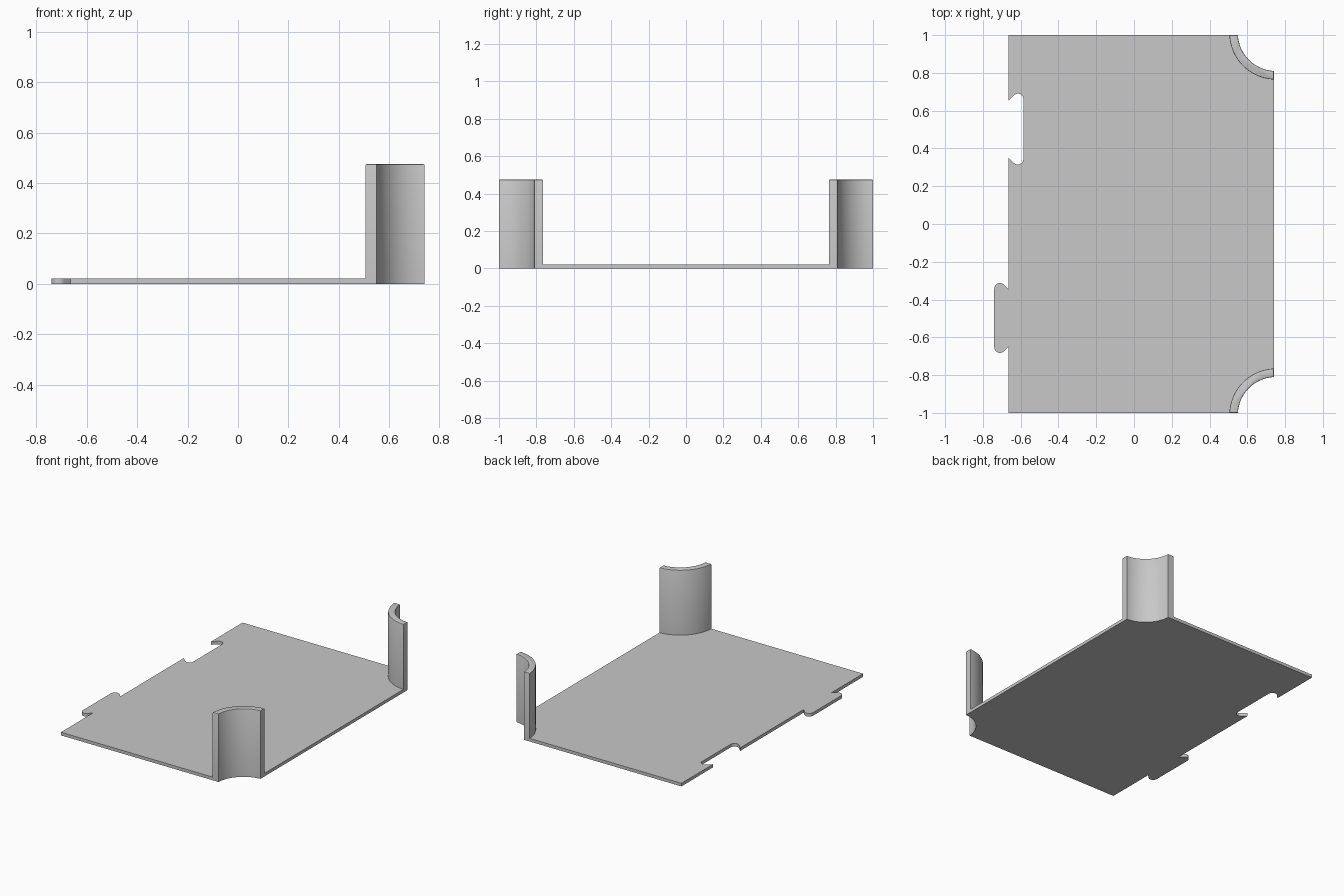
import bpy
import bmesh
from math import cos, sin, pi, radians, acos, asin

cube = bpy.data.objects.get("Cube")
if cube:
    bpy.data.objects.remove(cube, do_unlink=True)

LEFT, RIGHT, HALF = -0.665, 0.74, 1.0
THICK, HEIGHT = 0.022, 0.475
CX, CY = 0.75, 1.01            # centre of each corner arc
R_IN, R_OUT = 0.20, 0.245

grey = bpy.data.materials.new("light_grey")
grey.use_nodes = True
colour = (0.58, 0.58, 0.58, 1)
grey.diffuse_color = colour
grey.node_tree.nodes["Principled BSDF"].inputs["Base Color"].default_value = colour


def arc(cx, cy, r, a0, a1, n):
    return [(cx + r * cos(a0 + (a1 - a0) * i / n),
             cy + r * sin(a0 + (a1 - a0) * i / n)) for i in range(n + 1)]


def corner_arc(r):
    """Arc of the back corner, from the back edge to the side edge."""
    start = pi + asin((CY - HALF) / r)
    end = pi + acos((CX - RIGHT) / r)
    return arc(CX, CY, r, start, end, 24)


def flip(points):
    return [(x, -y) for x, y in reversed(points)]


def key_shape(mid, half, side_x, r=0.03):
    """Rounded dovetail bulging to side_x, listed from low y to high y."""
    s = 1 if side_x > LEFT else -1
    cx = side_x - s * r
    tangent = radians(135) if s > 0 else radians(45)
    upper = arc(cx, half, r, 0 if s > 0 else pi, tangent, 10)
    tx, ty = upper[-1]
    upper.append((LEFT, ty - abs(tx - LEFT)))
    lower = [(x, -y) for x, y in reversed(upper)]
    return [(x, y + mid) for x, y in lower + upper]


def prism(name, outline, z0, z1, bevel=0):
    """Extrude an outline upwards, optionally rounding the top rim."""
    bm = bmesh.new()
    base = bm.faces.new([bm.verts.new((x, y, z0)) for x, y in outline])
    res = bmesh.ops.extrude_face_region(bm, geom=[base], use_keep_orig=True)
    top = [v for v in res["geom"] if isinstance(v, bmesh.types.BMVert)]
    bmesh.ops.translate(bm, verts=top, vec=(0, 0, z1 - z0))
    bmesh.ops.recalc_face_normals(bm, faces=bm.faces[:])
    if bevel:
        rim = [e for e in bm.edges if all(v.co.z > z1 - 1e-5 for v in e.verts)]
        bmesh.ops.bevel(bm, geom=rim, offset=bevel, segments=2,
                        profile=0.5, affect="EDGES")
    mesh = bpy.data.meshes.new(name)
    bm.to_mesh(mesh)
    bm.free()
    mesh.materials.append(grey)
    obj = bpy.data.objects.new(name, mesh)
    bpy.context.collection.objects.link(obj)
    bpy.ops.object.select_all(action="DESELECT")
    obj.select_set(True)
    bpy.context.view_layer.objects.active = obj
    bpy.ops.object.shade_smooth_by_angle(angle=radians(30))
    return obj


# Base plate with a tab, a matching slot and two scooped corners
inner, outer = corner_arc(R_IN), corner_arc(R_OUT)
left_edge = ([(LEFT, -HALF)] + key_shape(-0.4975, 0.155, -0.74)
             + key_shape(0.5025, 0.1575, -0.585) + [(LEFT, HALF)])
prism("base_plate", left_edge + inner + flip(inner), 0, THICK)

# Curved corner walls
wall = inner + outer[::-1]
prism("back_corner_wall", wall, THICK, HEIGHT, 0.005)
prism("front_corner_wall", flip(wall), THICK, HEIGHT, 0.005)
